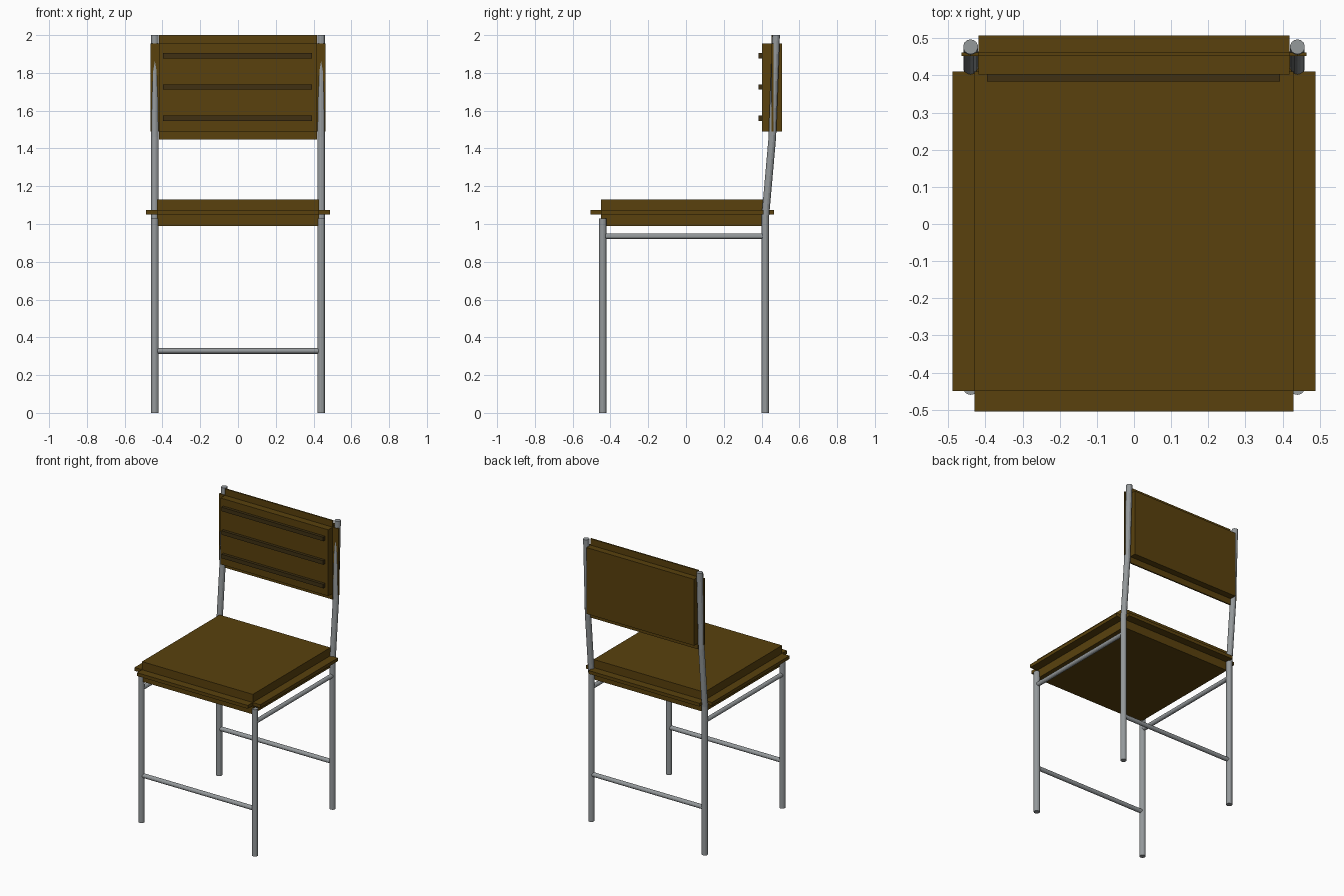
import bpy, bmesh
from mathutils import Vector

if "Cube" in bpy.data.objects:
    bpy.data.objects.remove(bpy.data.objects["Cube"])


def material(name, rgb):
    m = bpy.data.materials.new(name)
    m.diffuse_color = (*rgb, 1)
    m.use_nodes = True
    m.node_tree.nodes["Principled BSDF"].inputs["Base Color"].default_value = m.diffuse_color
    return m


WOOD = material("brown wood", (0.100, 0.053, 0.004))
DARK = material("dark brown slat", (0.050, 0.030, 0.006))
METAL = material("grey metal", (0.30, 0.32, 0.33))


def finish(bm, name, mat):
    bmesh.ops.recalc_face_normals(bm, faces=bm.faces)
    me = bpy.data.meshes.new(name)
    bm.to_mesh(me)
    bm.free()
    me.materials.append(mat)
    ob = bpy.data.objects.new(name, me)
    bpy.context.collection.objects.link(ob)
    return ob


def add_box(bm, lo, hi):
    vs = bmesh.ops.create_cube(bm, size=1)["verts"]
    for v in vs:
        v.co = Vector([lo[i] if v.co[i] < 0 else hi[i] for i in range(3)])


def panel(name, lo, hi, out_lo, out_hi):
    # core block pushed outward along each axis in turn, leaving notched corners
    bm = bmesh.new()
    for axis in range(3):
        a, b = list(lo), list(hi)
        a[axis], b[axis] = out_lo[axis], out_hi[axis]
        add_box(bm, a, b)
    return finish(bm, name, WOOD)


def tube(name, points, r, sides=14):
    # round tube swept along a path in a vertical or horizontal plane
    bm = bmesh.new()
    pts = [Vector(p) for p in points]
    rings = []
    for i, p in enumerate(pts):
        d = (pts[min(i + 1, len(pts) - 1)] - pts[max(i - 1, 0)]).normalized()
        if abs(d.z) > 0.9:
            d = Vector((0, 0, 1))
        rot = d.to_track_quat('Z', 'Y').to_matrix().to_4x4()
        rot.translation = p
        rings.append(bmesh.ops.create_circle(bm, segments=sides, radius=r, matrix=rot)["verts"])
    for a, b in zip(rings, rings[1:]):
        for k in range(sides):
            n = (k + 1) % sides
            bm.faces.new((a[k], a[n], b[n], b[k]))
    bm.faces.new(rings[0])
    bm.faces.new(rings[-1])
    return finish(bm, name, METAL)


# seat and backrest
panel("seat", (-0.43, -0.45, 1.05), (0.43, 0.41, 1.073),
      (-0.488, -0.505, 0.99), (0.488, 0.465, 1.13))
panel("backrest", (-0.418, 0.452, 1.49), (0.418, 0.462, 1.955),
      (-0.464, 0.403, 1.447), (0.464, 0.507, 2.0))

# slats on the backrest
for i, z in enumerate((1.56, 1.725, 1.89)):
    bm = bmesh.new()
    add_box(bm, (-0.396, 0.383, z - 0.014), (0.393, 0.41, z + 0.014))
    finish(bm, f"slat_{i + 1}", DARK)

# legs, posts and side rails
for side, s in (("left", -1), ("right", 1)):
    x = 0.44 * s
    tube(f"front_leg_{side}", [(x, -0.44, 0), (x, -0.44, 1.03)], 0.02)
    tube(f"rear_post_{side}", [(x, 0.42, 0), (x, 0.42, 1.04),
                               (x, 0.457, 1.46), (x, 0.477, 2.0)], 0.02)
    tube(f"side_rail_{side}", [(x, -0.44, 0.935), (x, 0.42, 0.935)], 0.015)

# cross bars between the legs
for name, y in (("front", -0.44), ("rear", 0.42)):
    tube(f"{name}_cross_bar", [(-0.44, y, 0.328), (0.44, y, 0.328)], 0.015)
